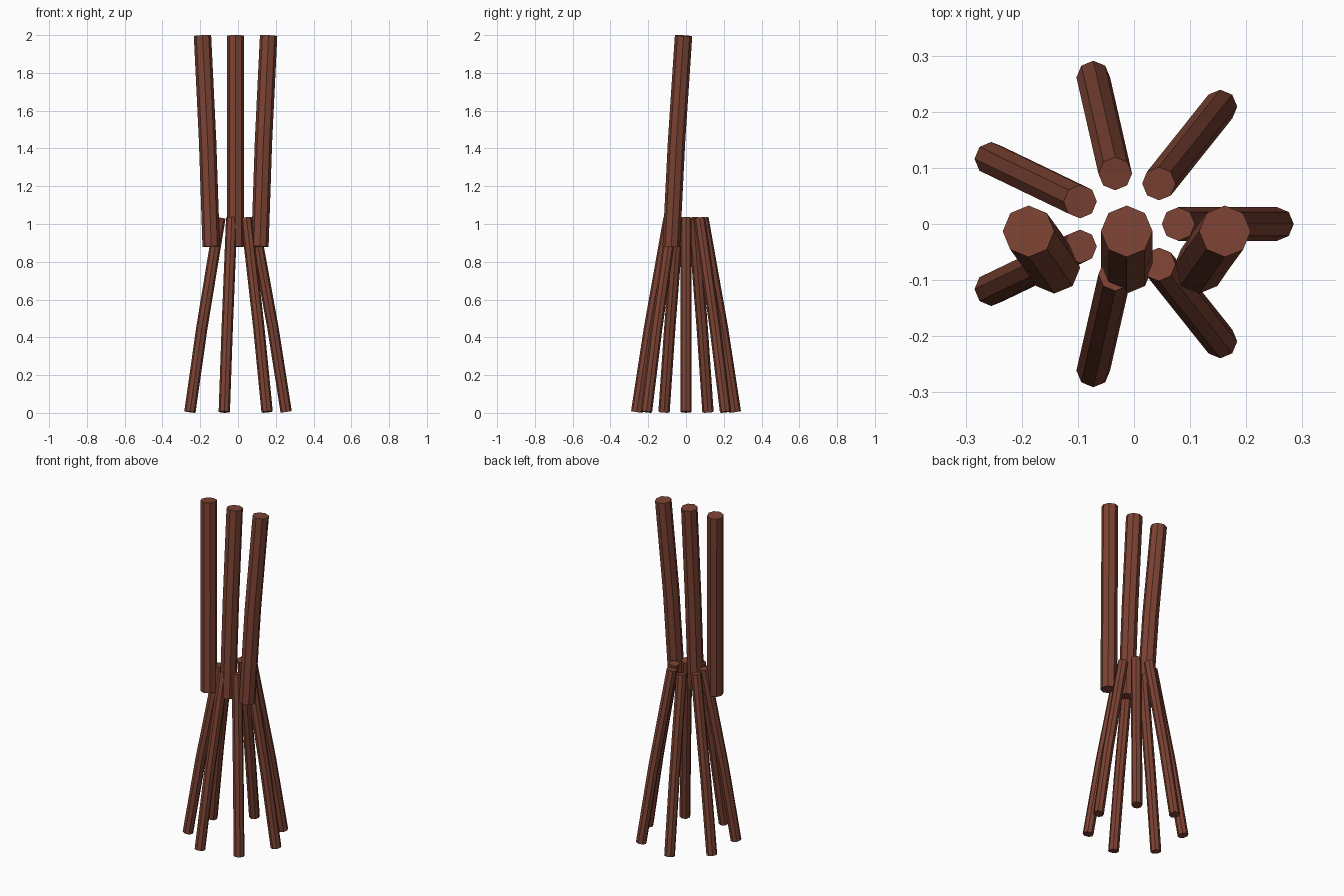
import bpy, bmesh
from math import cos, sin, tau
from mathutils import Vector

cube = bpy.data.objects.get("Cube")
if cube:
    bpy.data.objects.remove(cube)

brown = bpy.data.materials.new("reddish brown")
brown.use_nodes = True
colour = (0.2, 0.055, 0.033, 1)
brown.diffuse_color = colour
brown.node_tree.nodes["Principled BSDF"].inputs["Base Color"].default_value = colour

SIDES = 8


def rod(name, path, radius):
    """Eight-sided capped rod swept along a path, rings square to the path."""
    pts = [Vector(p) for p in path]
    bm = bmesh.new()
    rings = []
    for i, p in enumerate(pts):
        along = pts[min(i + 1, len(pts) - 1)] - pts[max(i - 1, 0)]
        turn = Vector((0, 0, 1)).rotation_difference(along)
        rings.append([bm.verts.new(p + turn @ Vector((radius * cos(tau * k / SIDES),
                                                      radius * sin(tau * k / SIDES), 0)))
                      for k in range(SIDES)])
    for low, high in zip(rings, rings[1:]):
        for k in range(SIDES):
            n = (k + 1) % SIDES
            bm.faces.new((low[k], low[n], high[n], high[k]))
    bm.faces.new(rings[0][::-1])
    bm.faces.new(rings[-1])
    mesh = bpy.data.meshes.new(name)
    bm.to_mesh(mesh)
    bm.free()
    mesh.materials.append(brown)
    obj = bpy.data.objects.new(name, mesh)
    bpy.context.collection.objects.link(obj)
    return obj


CENTRE = -0.013

# Ring of seven splayed, slightly bent legs
LEGS = 7
profile = [(0.268, 0.005), (0.198, 0.45), (0.092, 1.032)]
for i in range(LEGS):
    a = tau * i / LEGS
    rod(f"leg_{i + 1}", [(CENTRE + r * cos(a), r * sin(a), z) for r, z in profile], 0.03)

# Three upper rods, the outer two leaning apart
for name, side in (("right", -1), ("middle", 0), ("left", 1)):
    rod(f"{name}_upper_rod",
        [(CENTRE + side * 0.129, -0.078, 0.88),
         (CENTRE + side * 0.148, -0.05, 1.44),
         (CENTRE + side * 0.175, -0.013, 1.997)], 0.046)
